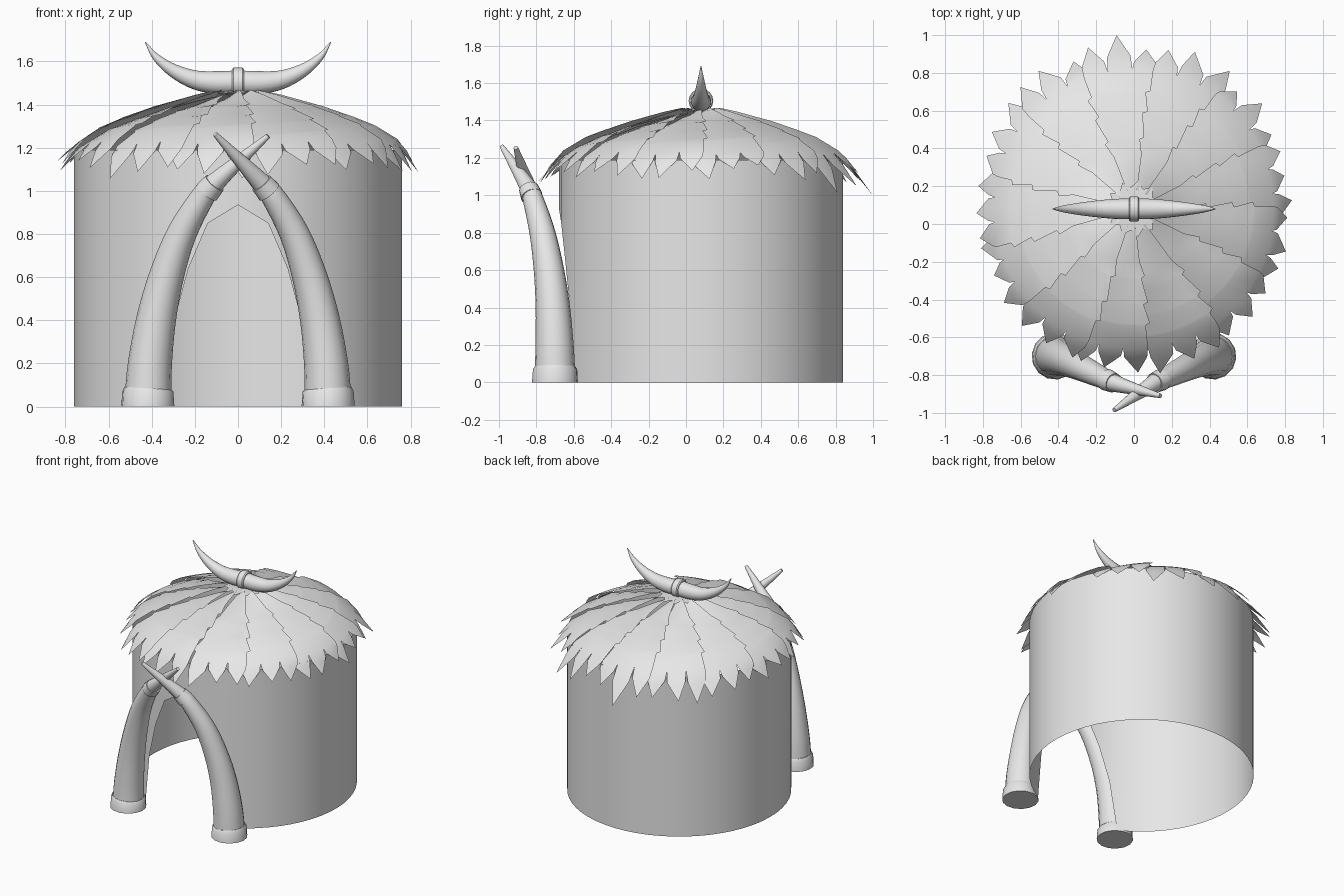
import bpy, bmesh, math, random
from mathutils import Vector

random.seed(4)
cube = bpy.data.objects.get("Cube")
if cube:
    bpy.data.objects.remove(cube, do_unlink=True)

CY = 0.08          # hut centre along y
WALL_R = 0.76

clay = bpy.data.materials.new("plain_grey")
clay.use_nodes = True
clay.diffuse_color = (0.8, 0.8, 0.8, 1)
clay.node_tree.nodes["Principled BSDF"].inputs["Base Color"].default_value = (0.8, 0.8, 0.8, 1)


def finish(name, bm, recalc=True, angle=40):
    """Turn a bmesh into a smooth shaded object with sharp creases."""
    if recalc:
        bmesh.ops.recalc_face_normals(bm, faces=bm.faces)
    mesh = bpy.data.meshes.new(name)
    bm.to_mesh(mesh)
    bm.free()
    mesh.materials.append(clay)
    mesh.polygons.foreach_set("use_smooth", [True] * len(mesh.polygons))
    mesh.set_sharp_from_angle(angle=math.radians(angle))
    obj = bpy.data.objects.new(name, mesh)
    bpy.context.collection.objects.link(obj)
    return obj


def lerp_table(table, x):
    for (x0, y0), (x1, y1) in zip(table, table[1:]):
        if x <= x1:
            return y0 + (y1 - y0) * (x - x0) / (x1 - x0)
    return table[-1][1]


def smooth_path(points, steps=4):
    """Catmull-Rom interpolation of (x, y, z, radius) points."""
    p = [Vector(q) for q in points]
    p = [2 * p[0] - p[1]] + p + [2 * p[-1] - p[-2]]
    out = []
    for a, b, c, d in zip(p, p[1:], p[2:], p[3:]):
        for k in range(steps):
            t = k / steps
            out.append(0.5 * (2 * b + (c - a) * t + (2 * a - 5 * b + 4 * c - d) * t * t
                              + (3 * b - a - 3 * c + d) * t ** 3))
    return out + [p[-2]]


def tube(name, path, sides=16):
    """Sweep a circle of changing radius along a path, with capped ends."""
    bm = bmesh.new()
    rings = []
    centres = [q.to_3d() for q in path]
    normal = old = None
    for i, q in enumerate(path):
        tangent = (centres[min(i + 1, len(path) - 1)] - centres[max(i - 1, 0)]).normalized()
        if normal is None:
            normal = tangent.orthogonal().normalized()
        else:
            normal = old.rotation_difference(tangent) @ normal
        old = tangent
        side = tangent.cross(normal)
        rings.append([bm.verts.new(centres[i] + q.w * (normal * math.cos(a) + side * math.sin(a)))
                      for a in (math.tau * k / sides for k in range(sides))])
    for r0, r1 in zip(rings, rings[1:]):
        for k in range(sides):
            j = (k + 1) % sides
            bm.faces.new((r0[k], r0[j], r1[j], r1[k]))
    bm.faces.new(rings[0])
    bm.faces.new(rings[-1])
    return finish(name, bm)


# Round wall: one open sheet whose front columns stop at the door arch
arch = [(0, 0.935), (0.14, 0.85), (0.23, 0.64), (0.30, 0.38), (0.35, 0)]
door = [(math.asin(x / WALL_R), z) for x, z in arch]
edge = door[-1][0]
columns = [(-a, z) for a, z in reversed(door)] + door[1:]
gap = math.tau - 2 * edge
columns += [(edge + gap * k / 48, 0) for k in range(1, 48)]
bm = bmesh.new()
strips = []
for a, z in columns:
    x, y = WALL_R * math.sin(a), CY - WALL_R * math.cos(a)
    strips.append([bm.verts.new((x, y, z)), bm.verts.new((x, y, 1.19))])
for s, t in zip(strips, strips[1:] + strips[:1]):
    bm.faces.new((s[0], t[0], t[1], s[1]))
finish("round_wall", bm, recalc=False)

# Roof of overlapping leaves
slope = [(0, 1.455), (0.1, 1.452), (0.2, 1.43), (0.4, 1.375), (0.6, 1.305),
         (0.72, 1.245), (0.8, 1.16), (0.93, 1.0)]
barbs = [(0.1, 1.1), (0.2, 1.12), (0.31, 1.12), (0.39, 1.34), (0.40, 1.12),
         (0.53, 1.3), (0.54, 1.1), (0.64, 1.26), (0.65, 1.1), (0.74, 1.1)]
LEAVES = 13
HALF = math.pi / LEAVES


def roof_point(angle, r, lift):
    return (r * math.cos(angle), CY + r * math.sin(angle), lerp_table(slope, r) + lift)


def leaf(name, heading, longest):
    """A radial leaf with barbed sides and three pointed lobes."""
    bm = bmesh.new()
    shift = random.uniform(-0.035, 0.035)

    def vert(u, r, w, lift=0):
        return bm.verts.new(roof_point(heading + u * HALF * w, r, 0.016 * u + lift))

    rows = []
    for r, w in barbs:
        inner = 0.25 < r < 0.7
        rows.append([vert(k / 3, r + shift * inner, w) for k in range(-3, 4)])
    for a, b in zip(rows, rows[1:]):
        for k in range(6):
            bm.faces.new((a[k], b[k], b[k + 1], a[k + 1]))
    base = rows[-1]
    for lobe in range(3):
        left, mid, right = base[2 * lobe:2 * lobe + 3]
        u = (lobe - 1) * 2 / 3
        reach = random.uniform(0.8, 0.86) + 0.04 * abs(math.sin(heading))
        if longest and lobe == 1:
            reach = 0.924
        curl = random.uniform(-0.035, 0.03)
        lean = random.uniform(-0.12, 0.12)
        shoulder = 0.74 + (reach - 0.74) * 0.45
        sl = vert(u - 0.29, shoulder - 0.01, 1.1, curl / 3)
        sm = vert(u, shoulder + 0.01, 1.1, curl / 3 + 0.008)
        sr = vert(u + 0.29, shoulder - 0.01, 1.1, curl / 3)
        tip = vert(u + lean * (not longest), reach, 1.1, curl)
        for f in ((left, sl, sm, mid), (mid, sm, sr, right), (sl, tip, sm), (sm, tip, sr)):
            bm.faces.new(f)
    finish(name, bm, recalc=False, angle=50)


for i in range(LEAVES):
    jitter = random.uniform(-0.03, 0.03) if i else 0
    leaf(f"roof_leaf_{i + 1}", math.pi / 2 + 0.1 + i * 2 * HALF + jitter, i == 0)

# Crown closing the top of the roof, with a ragged rim
bm = bmesh.new()
hub = bm.verts.new((0, CY, 1.468))
rim = [bm.verts.new(roof_point(math.tau * k / 22, 0.15 if k % 2 else 0.115, 0.012)) for k in range(22)]
for k in range(22):
    bm.faces.new((hub, rim[k], rim[(k + 1) % 22]))
finish("roof_crown", bm, recalc=False)

# Crescent horn on the ridge, mirrored about its band
half_horn = [(0, 1.503, 0.055), (0.1, 1.502, 0.053), (0.2, 1.515, 0.044),
             (0.3, 1.558, 0.031), (0.38, 1.62, 0.017), (0.43, 1.69, 0.002)]
horn = [(-x, CY, z, r) for x, z, r in reversed(half_horn)]
horn += [(x, CY, z, r) for x, z, r in half_horn[1:]]
tube("ridge_horn", smooth_path(horn))
tube("ridge_horn_band", [Vector((x, CY, 1.505, r)) for x, r in
                         ((-0.027, 0.06), (-0.02, 0.066), (0.02, 0.066), (0.027, 0.06))])

# Crossed tusks framing the door: shaft points as (x, y, z, radius)
shaft = [(0.417, -0.70, 0.05, 0.108), (0.408, -0.703, 0.2, 0.102), (0.38, -0.712, 0.4, 0.092),
         (0.333, -0.733, 0.6, 0.081), (0.262, -0.768, 0.8, 0.069), (0.165, -0.815, 0.97, 0.056),
         (0.105, -0.843, 1.04, 0.046)]
tips = {"left": (1, (-0.105, -0.985, 1.262, 0.012)), "right": (-1, (0.14, -0.91, 1.255, 0.012))}
for side, (s, tip) in tips.items():
    pts = [(s * x, y, z, r) for x, y, z, r in shaft]
    tube(f"{side}_tusk", smooth_path(pts + [tip]))
    low, high = Vector(pts[-2]), Vector(pts[-1])
    a, b = low.lerp(high, 0.35), low.lerp(high, 0.95)
    a.w, b.w = 0.059, 0.053
    tube(f"{side}_tusk_collar", [a, b])
    tube(f"{side}_tusk_foot", [Vector((s * x, -0.70, z, r)) for x, z, r in
                               ((0.418, 0, 0.124), (0.418, 0.07, 0.119), (0.417, 0.085, 0.109))], 14)
